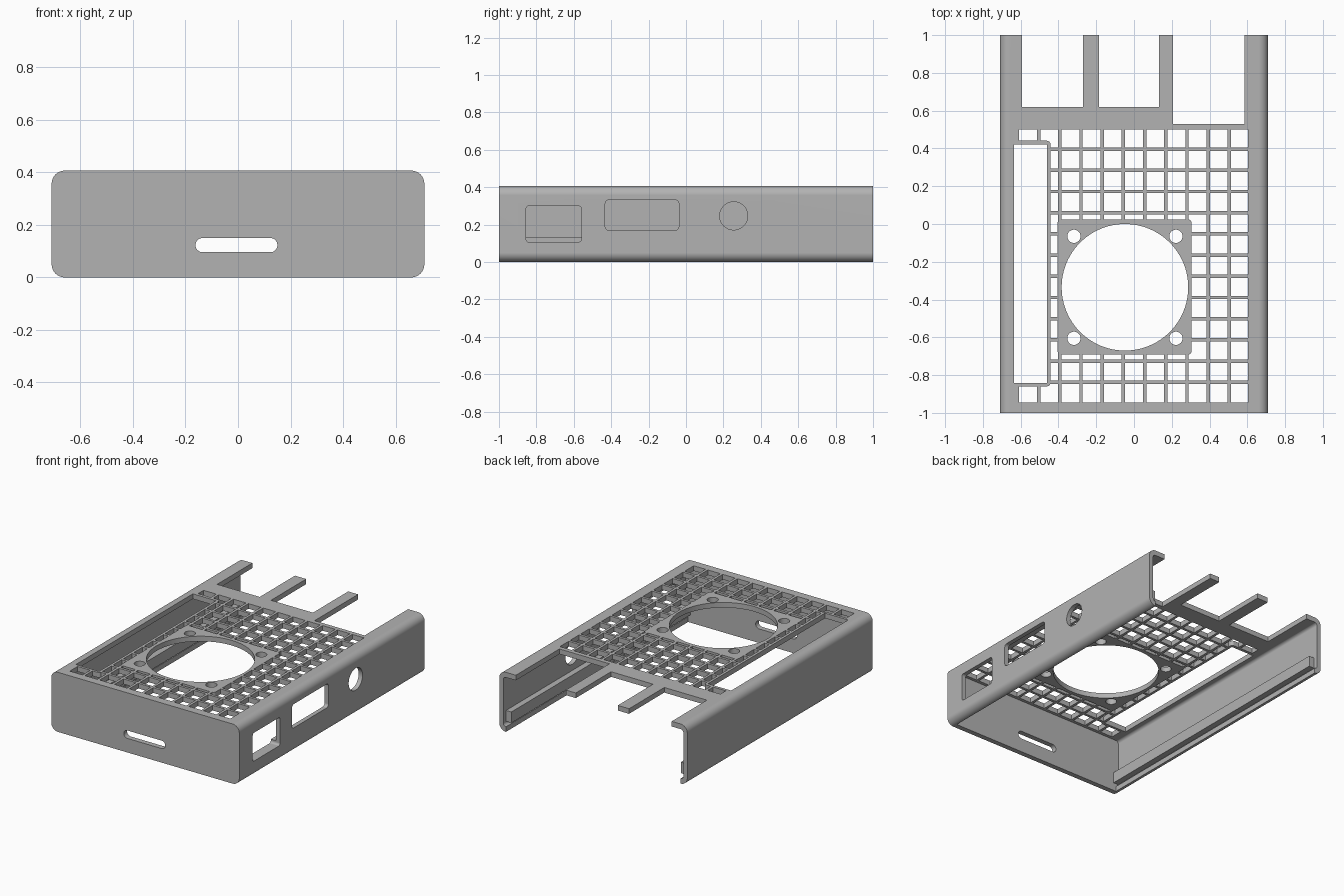
import bpy, bmesh, math
from mathutils import Matrix

cube = bpy.data.objects.get("Cube")
if cube:
    bpy.data.objects.remove(cube, do_unlink=True)

grey = bpy.data.materials.new("grey plastic")
grey.use_nodes = True
grey.diffuse_color = (0.45, 0.45, 0.45, 1)
grey.node_tree.nodes["Principled BSDF"].inputs["Base Color"].default_value = grey.diffuse_color


def rounded(a0, a1, b0, b1, r, seg=8):
    """Outline of a rectangle with rounded corners."""
    pts = []
    corners = [(a1 - r, b1 - r), (a0 + r, b1 - r), (a0 + r, b0 + r), (a1 - r, b0 + r)]
    for i, (ca, cb) in enumerate(corners):
        for k in range(seg + 1):
            t = math.pi / 2 * (i + k / seg)
            pts.append((ca + r * math.cos(t), cb + r * math.sin(t)))
    return pts


def circle(a, b, r, n=32):
    return [(a + r * math.cos(2 * math.pi * k / n), b + r * math.sin(2 * math.pi * k / n))
            for k in range(n)]


def rect(a0, a1, b0, b1):
    return [(a0, b0), (a1, b0), (a1, b1), (a0, b1)]


def prism(name, outlines, axis, lo, hi):
    """Extrude one or more outlines along an axis."""
    place = {"x": lambda a, b, c: (c, a, b),
             "y": lambda a, b, c: (a, c, b),
             "z": lambda a, b, c: (a, b, c)}[axis]
    bm = bmesh.new()
    for pts in outlines:
        bottom = [bm.verts.new(place(a, b, lo)) for a, b in pts]
        top = [bm.verts.new(place(a, b, hi)) for a, b in pts]
        bm.faces.new(bottom[::-1])
        bm.faces.new(top)
        for i in range(len(pts)):
            j = (i + 1) % len(pts)
            bm.faces.new((bottom[i], bottom[j], top[j], top[i]))
    bmesh.ops.recalc_face_normals(bm, faces=bm.faces)
    mesh = bpy.data.meshes.new(name)
    bm.to_mesh(mesh)
    bm.free()
    mesh.materials.append(grey)
    obj = bpy.data.objects.new(name, mesh)
    bpy.context.collection.objects.link(obj)
    return obj


def combine(obj, other, operation="DIFFERENCE"):
    """Apply a boolean and drop the helper."""
    mod = obj.modifiers.new("combine", "BOOLEAN")
    mod.operation, mod.solver, mod.object = operation, "EXACT", other
    bpy.context.view_layer.update()
    graph = bpy.context.evaluated_depsgraph_get()
    mesh = bpy.data.meshes.new_from_object(obj.evaluated_get(graph))
    obj.modifiers.clear()
    obj.data = mesh
    bpy.data.objects.remove(other, do_unlink=True)


W, H = 0.71, 0.407           # half width and height
WALL, SKIN = 0.03, 0.035     # side wall and plate thickness
FRONT = -1 + SKIN
Z0, Z1 = H - 0.1, H + 0.1    # depth range of cutters through the top

# Shell: rounded sleeve, open at the back and underneath
case = prism("case_shell", [rounded(-W, W, 0, H, 0.05)], "y", -1, 1)
combine(case, prism("cavity", [rounded(WALL - W, W - WALL, SKIN, H - SKIN, 0.02)], "y", FRONT, 1.2))
combine(case, prism("underside", [rect(-0.66, 0.66, FRONT, 1.2)], "z", -0.1, 0.15))

# Guide rails inside both side walls
for side in (-1, 1):
    a, b = sorted((side * 0.64, side * (W - WALL / 2)))
    combine(case, prism("rail", [rect(a, b, FRONT - 0.01, 0.97)], "z", 0.055, 0.13), "UNION")

# Vent cells, kept clear of the fan plate and the long slot frame
PITCH, BAR = 0.1122, 0.018
X_BARS = [-0.505 + PITCH * i for i in range(10)]
Y_BARS = [-0.838 + PITCH * i for i in range(12)]


def spans(lo, bars, hi):
    starts = [lo] + [b + BAR / 2 for b in bars]
    ends = [b - BAR / 2 for b in bars] + [hi]
    return list(zip(starts, ends))


cells = prism("vent_cells", [rect(x0, x1, y0, y1)
                             for x0, x1 in spans(-0.61, X_BARS, 0.603)
                             for y0, y1 in spans(-0.944, Y_BARS, 0.5)], "z", Z0, Z1)
combine(cells, prism("fan_plate", [rounded(-0.405, 0.305, -0.692, 0.025, 0.02, 4)], "z", Z0 - 0.1, Z1 + 0.1))
combine(cells, prism("slot_frame", [rounded(-0.653, -0.442, -0.86, 0.441, 0.02, 4)], "z", Z0 - 0.1, Z1 + 0.1))
combine(case, cells)

# Fan opening, screw holes and long slot
FX, FY, SCREW = -0.048, -0.335, 0.27
combine(case, prism("fan_openings", [circle(FX, FY, 0.335, 96)] + [
    circle(FX + sx * SCREW, FY + sy * SCREW, 0.035)
    for sx in (-1, 1) for sy in (-1, 1)], "z", Z0, Z1))
combine(case, prism("long_slot", [rect(-0.635, -0.46, -0.842, 0.42)], "z", Z0, Z1))

# Notches that leave the rear fingers
combine(case, prism("rear_notches", [
    rect(-0.592, -0.27, 0.62, 1.1),
    rect(-0.185, 0.132, 0.62, 1.1),
    rect(0.207, 0.585, 0.53, 1.1)], "z", Z0, Z1))

# Port openings in the side wall and the slot in the front
combine(case, prism("ports", [
    rounded(-0.855, -0.56, 0.107, 0.3, 0.015, 4),
    rounded(-0.432, -0.038, 0.17, 0.332, 0.02, 4),
    circle(0.255, 0.247, 0.075, 48)], "x", 0.6, 0.8))
combine(case, prism("front_slot", [rounded(-0.162, 0.15, 0.096, 0.15, 0.0269)], "y", -1.1, -0.9))

# Smooth rounded corners, crisp edges
bpy.ops.object.select_all(action="DESELECT")
case.select_set(True)
bpy.context.view_layer.objects.active = case
bpy.ops.object.shade_smooth_by_angle(angle=math.radians(30))
weighted = case.modifiers.new("weighted normals", "WEIGHTED_NORMAL")
weighted.keep_sharp = True
